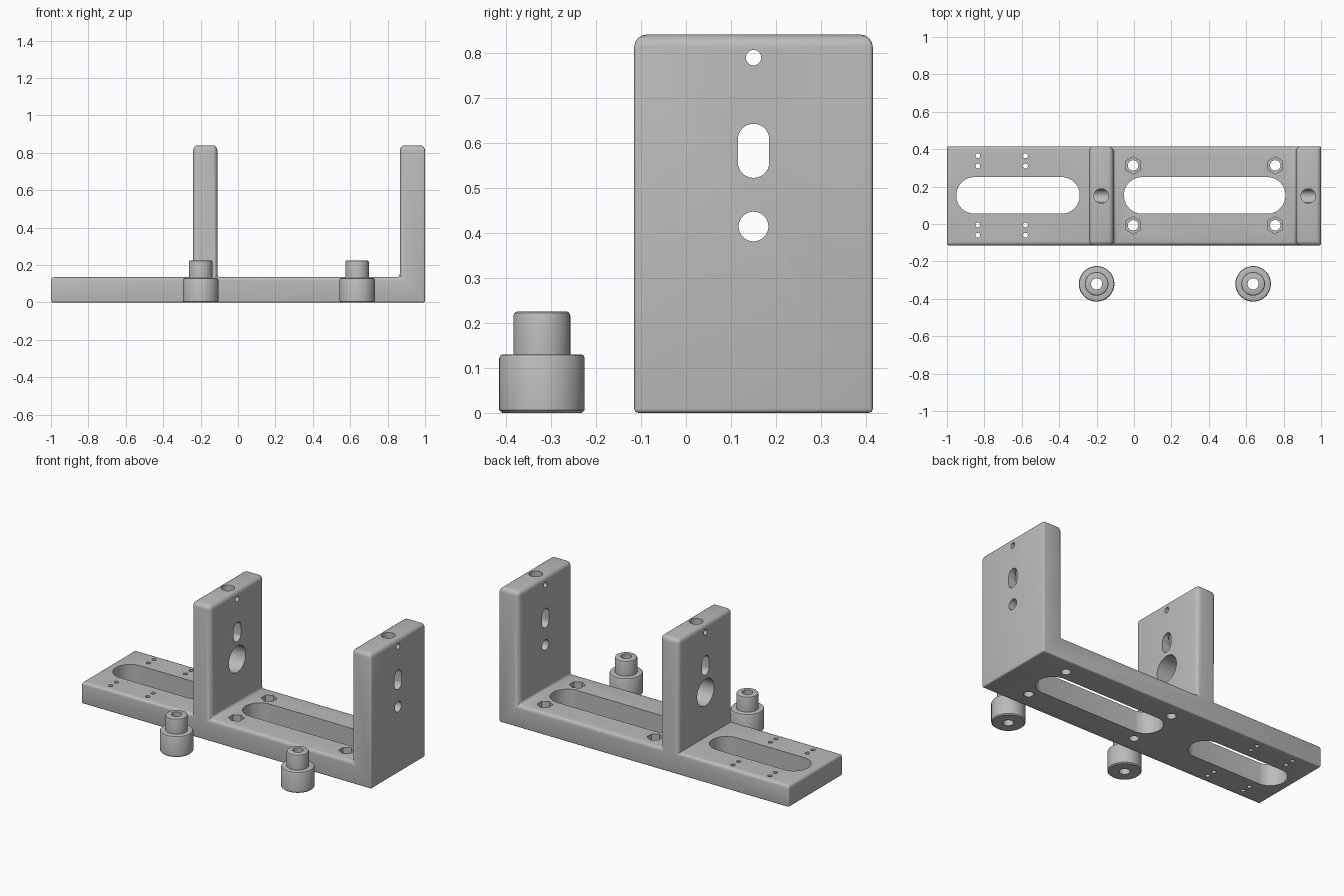
import bpy, bmesh, math
from mathutils import Matrix, Vector

cube = bpy.data.objects.get("Cube")
if cube:
    bpy.data.objects.remove(cube, do_unlink=True)

grey = bpy.data.materials.new("plain grey")
grey.use_nodes = True
colour = (0.5, 0.5, 0.5, 1)
grey.diffuse_color = colour
grey.node_tree.nodes["Principled BSDF"].inputs["Base Color"].default_value = colour

FRONT, BACK, MID = -0.115, 0.415, 0.15
BASE_TOP, WALL_TOP = 0.135, 0.84
WALL_XS = (-0.175, 0.932)


def make_object(name, bm):
    bmesh.ops.recalc_face_normals(bm, faces=bm.faces)
    mesh = bpy.data.meshes.new(name)
    bm.to_mesh(mesh)
    bm.free()
    mesh.materials.append(grey)
    obj = bpy.data.objects.new(name, mesh)
    bpy.context.collection.objects.link(obj)
    return obj


def activate(obj):
    bpy.ops.object.select_all(action="DESELECT")
    obj.select_set(True)
    bpy.context.view_layer.objects.active = obj


def smooth(obj):
    activate(obj)
    bpy.ops.object.shade_smooth_by_angle(angle=math.radians(35))


def extrude(points, depth):
    """Closed outline swept by a depth vector."""
    bm = bmesh.new()
    face = bm.faces.new([bm.verts.new(p) for p in points])
    new = bmesh.ops.extrude_face_region(bm, geom=[face])["geom"]
    verts = [g for g in new if isinstance(g, bmesh.types.BMVert)]
    bmesh.ops.translate(bm, verts=verts, vec=depth)
    return bm


def cut(target, bm):
    """Subtract a temporary cutter from the target."""
    cutter = make_object("cutter", bm)
    cutter.hide_render = True
    activate(target)
    mod = target.modifiers.new("cut", "BOOLEAN")
    mod.operation, mod.solver, mod.object = "DIFFERENCE", "EXACT", cutter
    bpy.ops.object.modifier_apply(modifier=mod.name)
    bpy.data.objects.remove(cutter, do_unlink=True)


def stadium(half, radius, sides=48):
    """Round-ended outline along the first axis; half = 0 gives a circle."""
    pts = []
    for i in range(sides):
        a = 2 * math.pi * (i + 0.5) / sides
        c = math.cos(a)
        pts.append((math.copysign(half, c) + radius * c, radius * math.sin(a)))
    return pts


def cut_down(target, x, y, radius, z0, z1, half=0, sides=48):
    pts = [(x + u, y + v, z0) for u, v in stadium(half, radius, sides)]
    cut(target, extrude(pts, Vector((0, 0, z1 - z0))))


def cut_across(target, x, z, radius, half=0):
    pts = [(x - 0.2, MID + v, z + u) for u, v in stadium(half, radius)]
    cut(target, extrude(pts, Vector((0.4, 0, 0))))


# Bracket body: base with a middle wall and an end wall
outline = [(-1, 0), (1, 0), (1, WALL_TOP), (0.865, WALL_TOP), (0.865, BASE_TOP),
           (-0.11, BASE_TOP), (-0.11, WALL_TOP), (-0.24, WALL_TOP),
           (-0.24, BASE_TOP), (-1, BASE_TOP)]
bm = extrude([(x, FRONT, z) for x, z in outline], Vector((0, BACK - FRONT, 0)))
weights = bm.edges.layers.float.new("bevel_weight_edge")
for e in bm.edges:
    a, b = e.verts
    low, high = sorted((a.co.z, b.co.z))
    across = abs(a.co.y - b.co.y) > 0.1
    if low < 0.01:
        w = 0.3
    elif high > 0.5:
        w = 0.9
    else:
        w = 0.6
    if across and abs(a.co.x + 0.24) < 0.01 and high < 0.5:
        w = 0  # sharp inner corner behind the middle wall
    e[weights] = w
bracket = make_object("bracket", bm)
activate(bracket)
bev = bracket.modifiers.new("rounding", "BEVEL")
bev.limit_method, bev.width, bev.segments = "WEIGHT", 0.03, 4
bpy.ops.object.modifier_apply(modifier=bev.name)

# Long slots through the base
cut_down(bracket, -0.62, MID + 0.003, 0.098, -0.1, 0.3, half=0.232)
cut_down(bracket, 0.378, MID + 0.003, 0.098, -0.1, 0.3, half=0.334)

# Pairs of pin holes
for x in (-0.835, -0.58):
    for y in (-0.06, -0.005, 0.31, 0.365):
        cut_down(bracket, x, y, 0.013, -0.1, 0.3, sides=24)

# Screw holes with hexagonal nut pockets
for x in (-0.005, 0.755):
    for y in (-0.007, 0.313):
        cut_down(bracket, x, y, 0.028, -0.1, 0.3, sides=32)
        cut_down(bracket, x, y, 0.046, 0.085, 0.3, sides=6)

# Wall openings: pin hole, nut slot, shaft hole and clamp screw hole from the top
for x, shaft in zip(WALL_XS, (0.083, 0.033)):
    cut_across(bracket, x, 0.582, 0.035, half=0.025)
    cut_across(bracket, x, 0.414, shaft)
    cut_down(bracket, x, MID, 0.039, 0.59, 0.95)
    cut_across(bracket, x, 0.789, 0.017)
smooth(bracket)

# Stepped bushings standing in front
section = [(0.03, 0), (0.089, 0), (0.095, 0.006), (0.095, 0.122), (0.092, 0.128),
           (0.087, 0.13), (0.063, 0.13), (0.063, 0.216), (0.061, 0.222),
           (0.056, 0.225), (0.03, 0.225)]
for name, x in (("right_bushing", -0.2), ("left_bushing", 0.637)):
    bm = bmesh.new()
    ring = [bm.verts.new((r, 0, z)) for r, z in section]
    edges = [bm.edges.new((ring[i - 1], ring[i])) for i in range(len(ring))]
    bmesh.ops.spin(bm, geom=ring + edges, cent=(0, 0, 0), axis=(0, 0, 1),
                   angle=2 * math.pi, steps=64, use_merge=True)
    bmesh.ops.remove_doubles(bm, verts=bm.verts, dist=0.0001)
    bmesh.ops.transform(bm, matrix=Matrix.Translation((x, -0.32, 0)), verts=bm.verts)
    smooth(make_object(name, bm))
